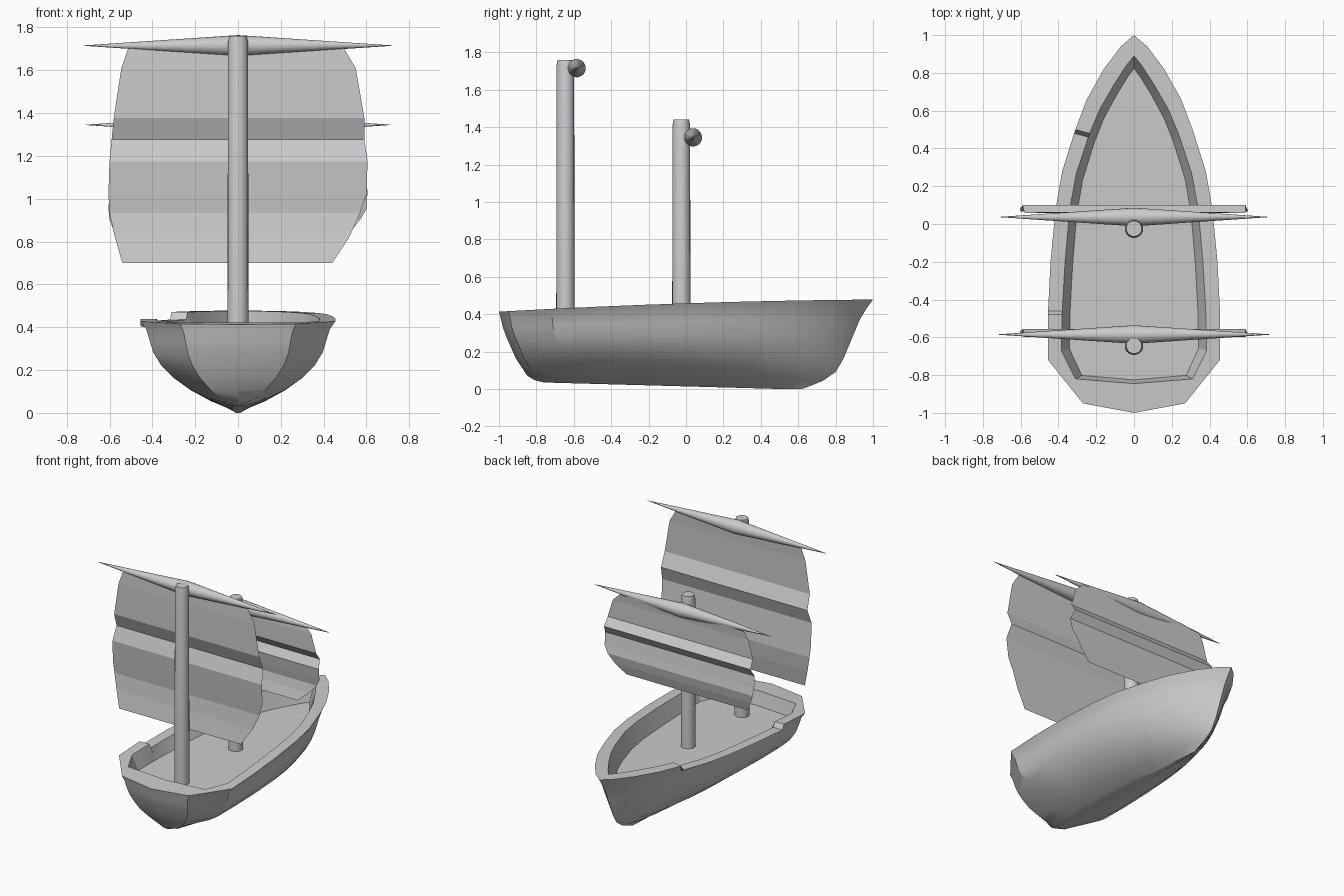
import bpy
import math

if "Cube" in bpy.data.objects:
    bpy.data.objects.remove(bpy.data.objects["Cube"])


def make(name, verts, faces, smooth=None):
    me = bpy.data.meshes.new(name)
    me.from_pydata(verts, [], faces)
    me.validate()
    ob = bpy.data.objects.new(name, me)
    bpy.context.collection.objects.link(ob)
    if smooth:
        bpy.ops.object.select_all(action='DESELECT')
        ob.select_set(True)
        bpy.context.view_layer.objects.active = ob
        bpy.ops.object.shade_smooth_by_angle(angle=math.radians(smooth))
    return ob


def rim_z(y):
    return 0.458 + 0.0325 * y - 0.0125 * y * y


def keel_z(y):
    return 0.0 if y > 0.5 else 0.033 * (0.5 - y) / 1.2


# Half outlines from bow to stern: (y, x), outer rim and inner rim
OUTER = [(1, 0), (.94, .07), (.82, .16), (.66, .25), (.5, .31), (.48, .317),
         (.28, .38), (.08, .415), (-.2, .442), (-.46, .455), (-.48, .455),
         (-.72, .455), (-.95, .27), (-1, 0)]
INNER = [(.89, 0), (.84, .04), (.74, .105), (.61, .18), (.48, .235), (.46, .242),
         (.27, .305), (.08, .34), (-.2, .365), (-.46, .38), (-.48, .38),
         (-.67, .385), (-.82, .31), (-.845, 0)]
N = len(OUTER)
LOW = range(5, 10)          # stretch of the left rim that is cut down
NOTCH = 0.035


def full_loop(half):
    """Right side bow to stern, then mirrored stern to bow."""
    right = [(x, y, i, 1) for i, (y, x) in enumerate(half)]
    left = [(-x, y, i, -1) for i, (y, x) in enumerate(half)][1:-1]
    return right + left[::-1]


# Hull levels: height fraction, width factor, stern y, bow y
LEVELS = [(0, .06, -.76, .62), (.03, .14, -.81, .66), (.09, .30, -.85, .73),
          (.19, .48, -.875, .80), (.33, .66, -.91, .84), (.48, .79, -.935, .87),
          (.63, .87, -.96, .90), (.78, .91, -.98, .93), (.90, .94, -.99, .965),
          (1, 1, -1, 1)]
rings = []
for f, w, ys, yb in LEVELS:
    ring = []
    for x, y, i, side in full_loop(OUTER):
        yy = ys + (y + 1) / 2 * (yb - ys)
        z = keel_z(yy) * (1 - f) + rim_z(yy) * f
        if f == 1 and side < 0 and i in LOW:
            z -= NOTCH
        ring.append((x * w, yy, z))
    rings.append(ring)
# Inner edge of the rim, then the foot of the bulwark
rings.append([(x, y, rim_z(y) - (NOTCH if side < 0 and i in LOW else 0))
              for x, y, i, side in full_loop(INNER)])
rings.append([(x * .89, -.825 + (y + .845) * .95, .335 + .015 * y)
              for x, y, i, side in full_loop(INNER)])

M = len(rings[0])
verts = [v for r in rings for v in r]
faces = []
for r in range(len(rings) - 1):
    for j in range(M):
        k = (j + 1) % M
        faces.append((r * M + j, r * M + k, (r + 1) * M + k, (r + 1) * M + j))
# Strips of quads close the keel and the deck
for base in (0, (len(rings) - 1) * M):
    for i in range(N - 1):
        a, b = base + i, base + i + 1
        c, d = base + (M - i - 1) % M, base + (M - i) % M
        if i == 0:
            faces.append((a, b, c))
        elif i == N - 2:
            faces.append((a, b, d))
        else:
            faces.append((a, b, c, d))
    if base == 0:
        faces = [f if min(f) >= M or max(f) >= M else f[::-1] for f in faces]
hull = make("hull", verts, faces, 25)


def lathe(name, profile, place, sides=20):
    """Revolve (distance along axis, radius) pairs; place maps to world."""
    vs, fs = [], []
    for t, r in profile:
        for s in range(sides):
            a = 2 * math.pi * s / sides
            vs.append(place(t, r * math.cos(a), r * math.sin(a)))
    for p in range(len(profile) - 1):
        for s in range(sides):
            q = (s + 1) % sides
            fs.append((p * sides + s, p * sides + q,
                       (p + 1) * sides + q, (p + 1) * sides + s))
    fs.append(tuple(range(sides))[::-1])
    fs.append(tuple(range(len(vs) - sides, len(vs))))
    return make(name, vs, fs, 30)


# Sail rows: z fraction from top, left x, right x
EDGE = [(0, -.51, .49), (.1, -.545, .55), (.33, -.58, .59), (.43, -.59, .59),
        (.53, -.6, .605), (.68, -.605, .6), (.77, -.6, .57), (.88, -.575, .52),
        (1, -.54, .44)]
BELLY = [.005, 0, 0, .042, .008, .022, .032, .02, 0]

# name, mast y, mast top, yard y, yard z, yard half length, sail y, sail top, sail foot
RIGS = [("main", -.645, 1.76, -.585, 1.715, .72, -.597, 1.71, .70),
        ("fore", -.025, 1.44, .037, 1.345, .71, .058, 1.34, .77)]
for name, my, mt, yy, yz, half, sy, st, sb in RIGS:
    lathe(name + "_mast", [(.31, .049), (mt - .03, .047), (mt, .041)],
          lambda t, u, v: (u, my + v, t))
    lathe(name + "_yard", [(-half, .001), (0, .049), (half, .001)],
          lambda t, u, v: (t, yy + u, yz + v))
    vs, fs = [], []
    for (f, xl, xr), b in zip(EDGE, BELLY):
        z = st + (sb - st) * f
        vs += [(xl, sy + b, z), (xr, sy + b, z)]
    for r in range(len(EDGE) - 1):
        fs.append((2 * r, 2 * r + 2, 2 * r + 3, 2 * r + 1))
    make(name + "_sail", vs, fs)
